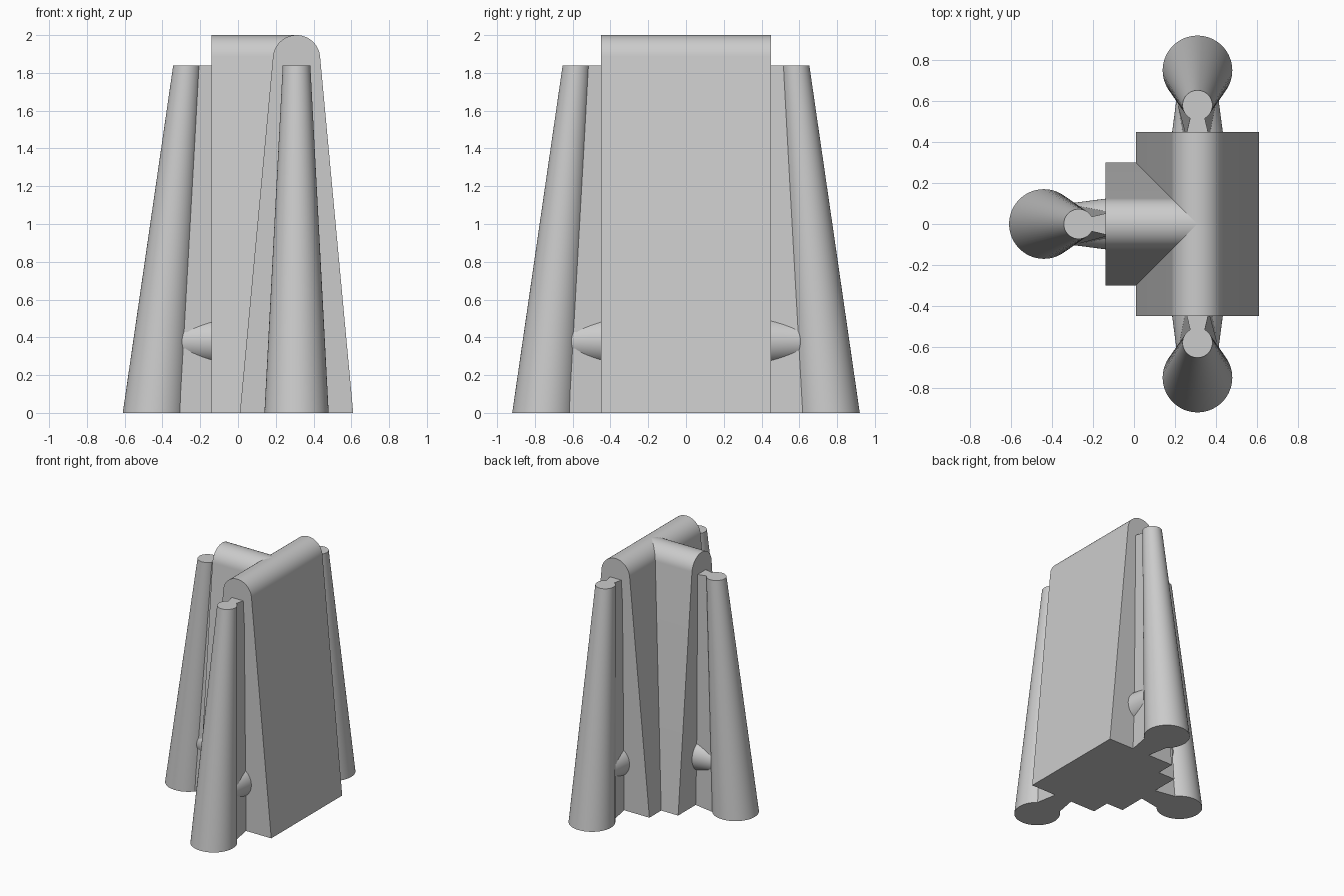
import bpy
import bmesh
from math import cos, sin, tau, pi, atan2
from mathutils import Matrix, Vector

cube = bpy.data.objects.get("Cube")
if cube:
    bpy.data.objects.remove(cube)

grey = bpy.data.materials.new("plain grey")
grey.use_nodes = True
colour = (0.6, 0.6, 0.6, 1)
grey.diffuse_color = colour
grey.node_tree.nodes["Principled BSDF"].inputs["Base Color"].default_value = colour

HEIGHT = 2.0
LEG_TOP = 1.84


def loft(name, first, second, place):
    """Closed solid between two matching outlines."""
    bm = bmesh.new()
    a = [bm.verts.new(p) for p in first]
    b = [bm.verts.new(p) for p in second]
    bm.faces.new(a)
    bm.faces.new(b)
    for i in range(len(a)):
        j = (i + 1) % len(a)
        bm.faces.new((a[i], a[j], b[j], b[i]))
    bm.transform(place)
    bmesh.ops.recalc_face_normals(bm, faces=bm.faces)
    mesh = bpy.data.meshes.new(name)
    bm.to_mesh(mesh)
    bm.free()
    mesh.materials.append(grey)
    obj = bpy.data.objects.new(name, mesh)
    bpy.context.collection.objects.link(obj)
    bpy.ops.object.select_all(action="DESELECT")
    obj.select_set(True)
    bpy.context.view_layer.objects.active = obj
    bpy.ops.object.shade_smooth_by_angle(angle=pi / 6)
    return obj


def wall(name, start, end, place):
    """Tapered wall with a rounded ridge, running along local x."""
    half, r = 0.30, 0.125
    slope = atan2(half - r, HEIGHT - r)
    steps = 32
    outline = [(-half, 0), (half, 0)]
    for i in range(steps + 1):
        t = slope + (pi - 2 * slope) * i / steps
        outline.append((r * cos(t), HEIGHT - r + r * sin(t)))
    loft(name, [(start, y, z) for y, z in outline],
         [(end, y, z) for y, z in outline], place)


def ring(u, r, z, count=64):
    return [(u + r * cos(tau * i / count), r * sin(tau * i / count), z)
            for i in range(count)]


def web_slice(outer, outer_half, inner_half, z):
    return [(-0.02, -inner_half, z), (outer, -outer_half, z),
            (outer, outer_half, z), (-0.02, inner_half, z)]


def buttress(name, x, y, turn):
    """Leaning round leg, web and cross lug; local +x points outward."""
    place = Matrix.Translation(Vector((x, y, 0))) @ Matrix.Rotation(turn, 4, "Z")
    loft(name + "_leg", ring(0.30, 0.17, 0), ring(0.13, 0.073, LEG_TOP), place)
    loft(name + "_web", web_slice(0.175, 0.108, 0.073, 0),
         web_slice(0.07, 0.035, 0.056, LEG_TOP), place)
    # The lug is a cone lying along the web
    lug = place @ Matrix.Translation((0, 0, 0.38)) @ Matrix.Rotation(pi / 2, 4, "Y")
    loft(name + "_lug", ring(0, 0.125, -0.01), ring(0, 0.1, 0.18), lug)


# Main wall and the wing that meets it
wall("main_wall", -0.45, 0.45,
     Matrix.Translation((0.31, 0, 0)) @ Matrix.Rotation(pi / 2, 4, "Z"))
wall("side_wing", -0.14, 0.31, Matrix.Identity(4))

# One buttress at each free end
buttress("right", -0.14, 0, pi)
buttress("front", 0.31, -0.45, -pi / 2)
buttress("back", 0.31, 0.45, pi / 2)
